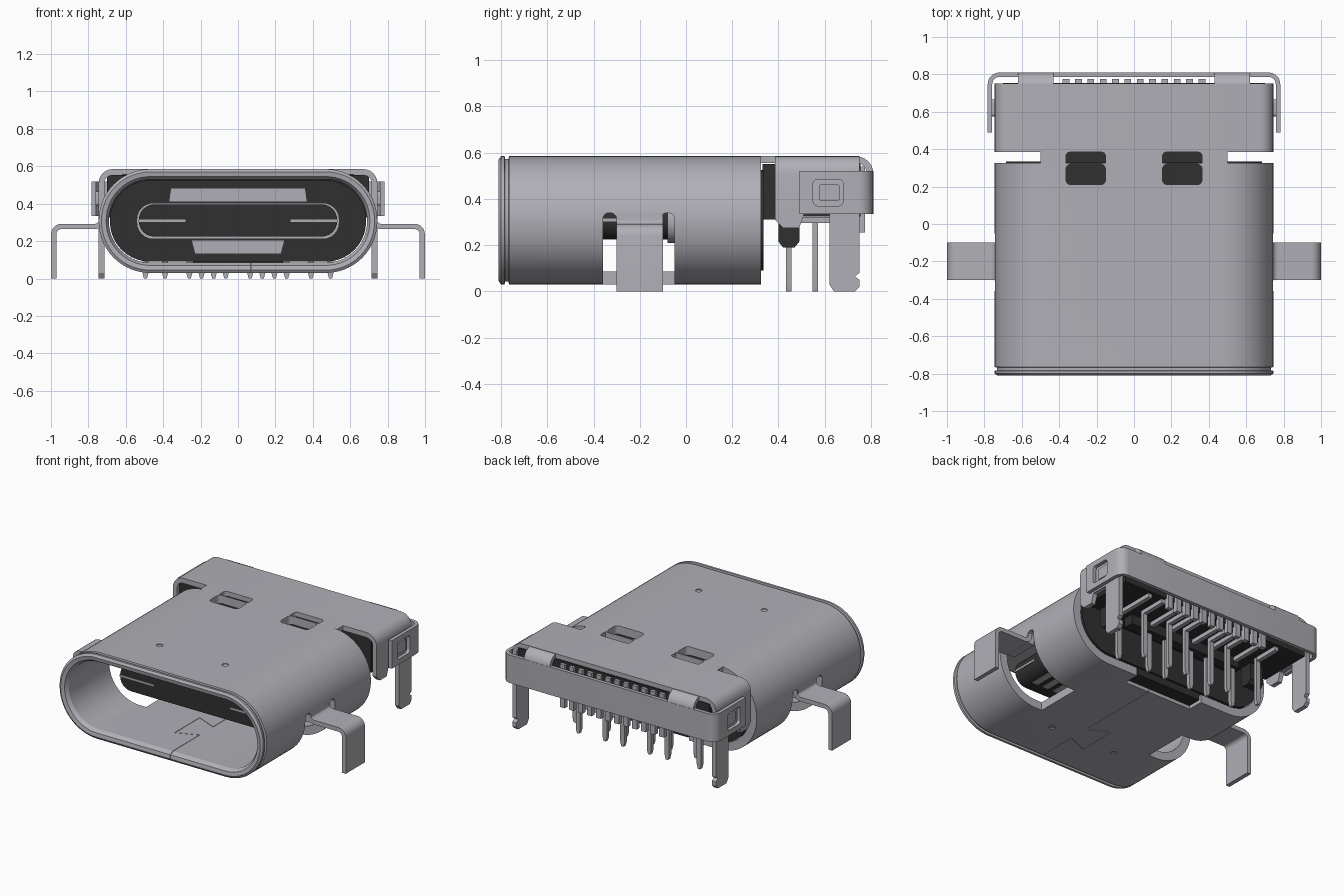
import bpy, bmesh, math
from mathutils import Vector

cube = bpy.data.objects.get("Cube")
if cube:
    bpy.data.objects.remove(cube)


def material(name, rgb):
    m = bpy.data.materials.new(name)
    m.use_nodes = True
    m.diffuse_color = (*rgb, 1)
    m.node_tree.nodes["Principled BSDF"].inputs["Base Color"].default_value = (*rgb, 1)
    return m


METAL = material("grey_metal", (0.43, 0.43, 0.47))
BLACK = material("black_plastic", (0.03, 0.03, 0.03))
parts = []


def finish(name, bm, mat):
    bmesh.ops.recalc_face_normals(bm, faces=bm.faces)
    mesh = bpy.data.meshes.new(name)
    bm.to_mesh(mesh)
    bm.free()
    obj = bpy.data.objects.new(name, mesh)
    bpy.context.collection.objects.link(obj)
    mesh.materials.append(mat)
    parts.append(obj)
    return obj


def place(axis, p, d):
    return {"x": (d, p[0], p[1]), "y": (p[0], d, p[1]), "z": (p[0], p[1], d)}[axis]


def prism(name, outline, axis, lo, hi, mat=METAL):
    """Extrude a 2D outline along an axis."""
    bm = bmesh.new()
    a, b = [[bm.verts.new(place(axis, p, d)) for p in outline] for d in (lo, hi)]
    n = len(a)
    bm.faces.new(a)
    bm.faces.new(b)
    for i in range(n):
        bm.faces.new((a[i], a[(i + 1) % n], b[(i + 1) % n], b[i]))
    return finish(name, bm, mat)


def box(name, x0, x1, y0, y1, z0, z1, mat=METAL):
    return prism(name, [(x0, y0), (x1, y0), (x1, y1), (x0, y1)], "z", z0, z1, mat)


def rrect(x0, x1, y0, y1, r, steps=6):
    """Rounded rectangle outline."""
    pts = []
    corners = [(x1 - r, y1 - r), (x0 + r, y1 - r), (x0 + r, y0 + r), (x1 - r, y0 + r)]
    for k, (cx, cy) in enumerate(corners):
        for i in range(steps + 1):
            a = (k + i / steps) * math.pi / 2
            pts.append((cx + r * math.cos(a), cy + r * math.sin(a)))
    return pts


def sheet(name, path, t, r, axis, lo, hi, mat=METAL):
    """Bent sheet metal: a filleted path, thickened and extruded."""
    path = [Vector(p) for p in path]
    line = [path[0]]
    for a, p, b in zip(path, path[1:], path[2:]):
        u, v = p + (a - p).normalized() * r, p + (b - p).normalized() * r
        c = u + v - p
        for i in range(7):
            s = i / 6 * math.pi / 2
            line.append(c + (u - c) * math.cos(s) + (v - c) * math.sin(s))
    line.append(path[-1])
    left, right = [], []
    for i, p in enumerate(line):
        d = (line[min(i + 1, len(line) - 1)] - line[max(i - 1, 0)]).normalized()
        n = Vector((-d.y, d.x)) * t / 2
        left.append(p + n)
        right.append(p - n)
    return prism(name, left + right[::-1], axis, lo, hi, mat)


def cut(obj, cutters):
    """Subtract cutters, then discard them."""
    for c in cutters:
        mod = obj.modifiers.new("cut", "BOOLEAN")
        mod.operation, mod.solver, mod.object = "DIFFERENCE", "EXACT", c
    dg = bpy.context.evaluated_depsgraph_get()
    mesh = bpy.data.meshes.new_from_object(obj.evaluated_get(dg))
    obj.modifiers.clear()
    obj.data = mesh
    for c in cutters:
        parts.remove(c)
        bpy.data.objects.remove(c)


# Drawn shell: rings of a stadium section, outside then inside
bm = bmesh.new()
rings = []
for y, inset in [(-.81, .015), (-.8, 0), (-.785, 0), (-.782, .012), (-.768, .012),
                 (-.765, 0), (.325, 0), (.325, .055), (-.78, .055), (-.805, .04)]:
    pts = rrect(-.745 + inset, .745 - inset, .03 + inset, .585 - inset, .275 - inset, 14)
    rings.append([bm.verts.new((x, y, z)) for x, z in pts])
for a, b in zip(rings, rings[1:] + rings[:1]):
    for i in range(len(a)):
        j = (i + 1) % len(a)
        bm.faces.new((a[i], a[j], b[j], b[i]))
shell = finish("shell", bm, METAL)

cutters = [box("rear_notch", -.25, .25, .22, .5, -.1, .2)]
for s in (-1, 1):
    x0, x1 = sorted((s * .42, s * .9))
    cutters.append(box("leg_opening", x0, x1, -.36, -.05, -.1, .27))
    for y in (-.36, -.11):
        cutters.append(prism("relief", rrect(y, y + .06, .1, .34, .029), "x", x0, x1))
    for z in (.58, .02):
        cutters.append(prism("dimple", rrect(s * .24 - .02, s * .24 + .02, -.495, -.455, .0199),
                             "z", z, z + .015))
    cutters.append(prism("top_slot", rrect(s * .258 - .105, s * .258 + .105, .21, .32, .025),
                         "z", .5, .7))
# Dovetail seam in the floor
seam = [(.07, -.9), (.07, -.5), (-.07, -.56), (-.07, -.3), (.07, -.36), (.07, .3)]
for (xa, ya), (xb, yb) in zip(seam, seam[1:]):
    d = Vector((yb - ya, xa - xb)).normalized() * .0015
    cutters.append(prism("seam", [(xa - d.x, ya - d.y), (xb - d.x, yb - d.y),
                                  (xb + d.x, yb + d.y), (xa + d.x, ya + d.y)], "z", -.1, .2))
cut(shell, cutters)

# Rear cover: folded roof and cheeks, joined to the shell by a neck
sheet("rear_cover", [(-.73, .335), (-.73, .57), (.73, .57), (.73, .335)], .03, .06,
      "y", .385, .75)
neck = box("cover_neck", -.5, .5, .32, .39, .555, .585)
cut(neck, [prism("slot", rrect(s * .258 - .105, s * .258 + .105, .25, .384, .02), "z", .5, .7)
           for s in (-1, 1)])

# Back plate wraps around the cover, with a window in each arm
back = sheet("back_plate", [(-.77, .49), (-.77, .798), (.77, .798), (.77, .49)], .024, .05,
             "z", .335, .52)
cut(back, [prism("window", rrect(.55, .68, .37, .485, .02), "x", -1, 1)])

for s, side in ((-1, "right"), (1, "left")):
    def span(a, b):
        return sorted((s * a, s * b))

    # Cover details on each side
    sheet(side + "_roof_tab", [(.7, .57), (.796, .57), (.796, .45)], .028, .06,
          "x", *span(.43, .62))
    prism(side + "_clip", rrect(.575, .665, .39, .465, .015), "x", *span(.73, .765))
    prism(side + "_cheek", [(.385, .36), (.385, .31), (.42, .275), (.49, .275), (.52, .36)],
          "x", *span(.715, .745))
    # Rear leg with a notch near its foot
    prism(side + "_rear_leg", [(.62, .4), (.62, .03), (.64, 0), (.73, 0), (.75, .02), (.75, .05),
                               (.73, .065), (.75, .08), (.75, .4)], "x", *span(.715, .745))
    # Front leg bent out of the shell
    sheet(side + "_front_leg", [(s * .728, .335), (s * .728, .278), (s * .985, .278),
                                (s * .985, 0)], .028, .04, "y", -.3, -.1)
    # Locating peg, tapered at its foot
    prism(side + "_peg", [(.4, .35), (.4, .215), (.42, .19), (.47, .19), (.49, .215), (.49, .35)],
          "x", *span(.5, .6), BLACK)
    x0, x1 = span(.19, .33)
    box(side + "_spring_tab", x0, x1, .26, .35, .49, .51)
    x0, x1 = span(.28, .532)
    box(side + "_mid_plate", x0, x1, -.478, -.3, .303, .315)

# Plastic housing
prism("housing_plug", rrect(-.685, .685, .09, .525, .215, 10), "y", .2, .335, BLACK)
box("housing_bottom_block", -.24, .24, .23, .32, .045, .2, BLACK)
box("housing_neck", -.49, .49, .33, .4, .31, .55, BLACK)
box("housing_body", -.7, .7, .39, .755, .325, .553, BLACK)
box("housing_rib", -.42, .42, .41, .48, .26, .33, BLACK)

# Tongue with its collar, grounding plates and contacts
prism("tongue", rrect(-.53, .53, .225, .395, .08), "y", -.475, .22, BLACK)
prism("tongue_collar", rrect(-.542, .542, .21, .405, .09), "y", -.08, .21)
prism("upper_ground_plate", [(-.37, .41), (.37, .41), (.36, .485), (-.36, .485)], "y", .16, .21)
prism("lower_ground_plate", [(-.23, .13), (.23, .13), (.25, .205), (-.25, .205)], "y", .16, .21)
for i in range(12):
    x = (i - 5.5) * .08
    for z in (.224, .391):
        box("tongue_contact", x - .022, x + .022, -.4, -.1, z, z + .005)
    # Rear contact tails
    x = (i - 5.5) * .066
    box("rear_tail", x - .018, x + .018, .745, .775, .255, .54)

# Solder pins in two staggered rows, each bent from a horizontal run
half = [.065, .13, .195, .26, .39, .495]
for i, x in enumerate([-h for h in half[::-1]] + half):
    y = .445 if i % 2 else .56
    box("pin_run", x - .014, x + .014, y, .74, .295, .322)
    prism("solder_pin", [(x - .016, .32), (x - .016, .03), (x - .008, 0), (x + .008, 0),
                         (x + .016, .03), (x + .016, .32)], "y", y - .012, y + .012)

# Smooth shading with sharp edges
bpy.ops.object.select_all(action="DESELECT")
for obj in parts:
    obj.select_set(True)
bpy.context.view_layer.objects.active = shell
bpy.ops.object.shade_smooth_by_angle(angle=math.radians(30))
